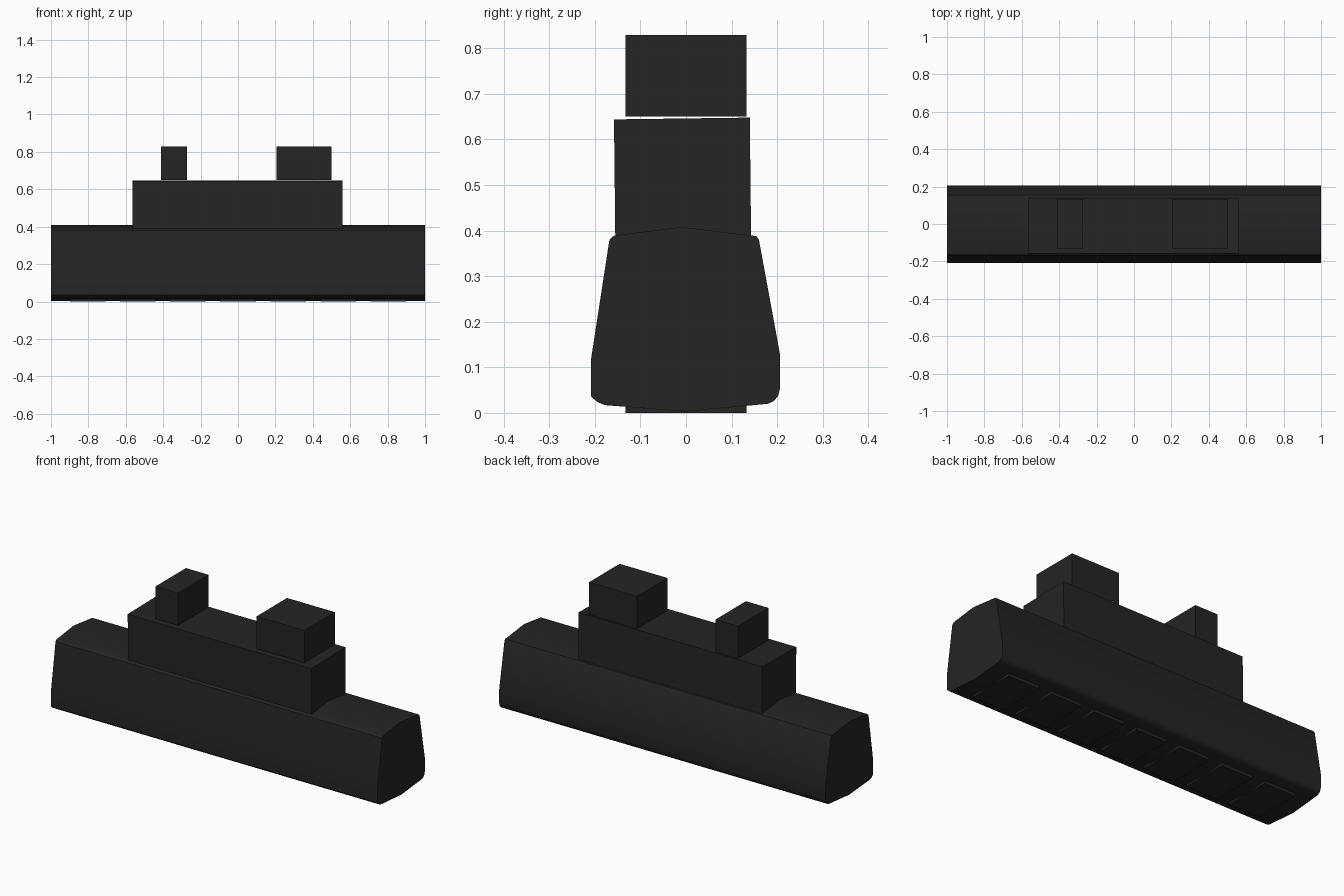
import bpy
import math

cube = bpy.data.objects.get("Cube")
if cube:
    bpy.data.objects.remove(cube, do_unlink=True)

charcoal = bpy.data.materials.new("charcoal")
charcoal.use_nodes = True
COLOUR = (0.018, 0.018, 0.018, 1)
charcoal.diffuse_color = COLOUR
charcoal.node_tree.nodes["Principled BSDF"].inputs["Base Color"].default_value = COLOUR


def extrude_x(name, profile, x0, x1):
    """Prism along x from a counter-clockwise (y, z) profile."""
    n = len(profile)
    verts = [(x, y, z) for x in (x0, x1) for y, z in profile]
    faces = [tuple(reversed(range(n))), tuple(range(n, 2 * n))]
    faces += [(i, (i + 1) % n, n + (i + 1) % n, n + i) for i in range(n)]
    mesh = bpy.data.meshes.new(name)
    mesh.from_pydata(verts, [], faces)
    mesh.materials.append(charcoal)
    obj = bpy.data.objects.new(name, mesh)
    bpy.context.collection.objects.link(obj)
    return obj


def box(name, x0, x1, half_y, z0, z1):
    return extrude_x(name, [(-half_y, z0), (half_y, z0), (half_y, z1), (-half_y, z1)], x0, x1)


# Hull: tapered sides, ridged deck, rounded bilges
hull = extrude_x("hull", [
    (0, 0.003), (0.18, 0.02), (0.193, 0.026), (0.202, 0.037), (0.206, 0.052),
    (0.206, 0.13), (0.16, 0.38), (0.154, 0.388), (-0.01, 0.408),
    (-0.158, 0.389), (-0.168, 0.38), (-0.208, 0.12), (-0.208, 0.036),
    (-0.195, 0.024), (-0.178, 0.017)], -1, 1)
bpy.context.view_layer.objects.active = hull
hull.select_set(True)
bpy.ops.object.shade_smooth_by_angle(angle=math.radians(30))

# Deckhouse, leaning slightly to one side
extrude_x("deckhouse", [(-0.155, 0.37), (0.143, 0.37), (0.14, 0.648), (-0.158, 0.644)], -0.565, 0.56)

# Upper blocks, floating a hair above the deckhouse roof
box("narrow_upper_block", -0.412, -0.274, 0.133, 0.65, 0.829)
box("wide_upper_block", 0.207, 0.5, 0.133, 0.65, 0.829)

# Row of pads under the hull
for i in range(7):
    centre = (i - 3) * 0.268
    box(f"keel_pad_{i + 1}", centre - 0.095, centre + 0.095, 0.133, 0, 0.03)
